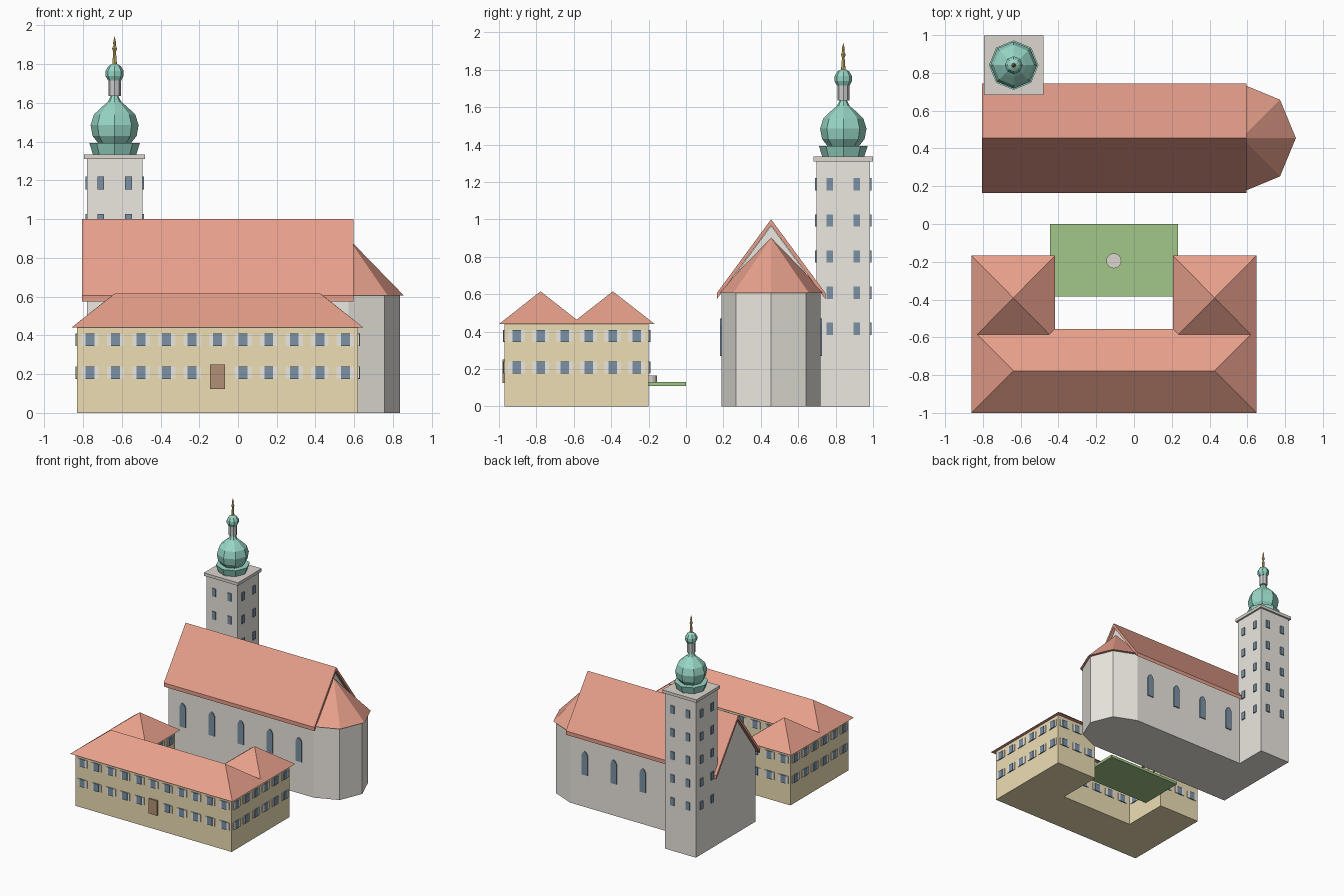
import bpy, bmesh
from math import pi, cos, sin

if "Cube" in bpy.data.objects:
    bpy.data.objects.remove(bpy.data.objects["Cube"])


def material(name, r, g, b):
    m = bpy.data.materials.new(name)
    m.diffuse_color = (r, g, b, 1)
    m.use_nodes = True
    m.node_tree.nodes["Principled BSDF"].inputs["Base Color"].default_value = m.diffuse_color
    return m


ROOF = material("roof_tile", 0.80, 0.35, 0.26)
STONE = material("pale_plaster", 0.84, 0.81, 0.75)
TRIM = material("stone_trim", 0.72, 0.68, 0.62)
YELLOW = material("yellow_plaster", 0.85, 0.73, 0.46)
GLASS = material("window_glass", 0.20, 0.29, 0.38)
COPPER = material("green_copper", 0.31, 0.67, 0.56)
GOLD = material("gold", 0.80, 0.62, 0.20)
WOOD = material("door_wood", 0.45, 0.28, 0.18)
GRASS = material("grass", 0.36, 0.57, 0.25)
METAL = material("lantern_grey", 0.66, 0.64, 0.66)


def finish(name, bm, mat):
    bmesh.ops.recalc_face_normals(bm, faces=bm.faces)
    me = bpy.data.meshes.new(name)
    bm.to_mesh(me)
    bm.free()
    me.materials.append(mat)
    ob = bpy.data.objects.new(name, me)
    bpy.context.collection.objects.link(ob)
    return ob


def add_prism(bm, base, shift):
    """Extrude a closed loop of 3D points by a shift vector."""
    a = [bm.verts.new(p) for p in base]
    b = [bm.verts.new([c + d for c, d in zip(p, shift)]) for p in base]
    bm.faces.new(a)
    bm.faces.new(b)
    for i in range(len(a)):
        j = (i + 1) % len(a)
        bm.faces.new((a[i], a[j], b[j], b[i]))


def prism(name, base, shift, mat):
    bm = bmesh.new()
    add_prism(bm, base, shift)
    return finish(name, bm, mat)


def box(name, x0, x1, y0, y1, z0, z1, mat):
    return prism(name, [(x0, y0, z0), (x1, y0, z0), (x1, y1, z0), (x0, y1, z0)],
                 (0, 0, z1 - z0), mat)


def lathe(name, cx, cy, profile, mat, sides=8):
    bm = bmesh.new()
    rings = [[bm.verts.new((cx + r * cos(2 * pi * i / sides), cy + r * sin(2 * pi * i / sides), z))
              for i in range(sides)] for r, z in profile]
    for a, b in zip(rings, rings[1:]):
        for i in range(sides):
            j = (i + 1) % sides
            bm.faces.new((a[i], a[j], b[j], b[i]))
    bm.faces.new(rings[0])
    bm.faces.new(rings[-1])
    return finish(name, bm, mat)


def panels(name, axis, wall, positions, heights, outline, depth, mat):
    """Repeat a thin panel on the wall plane axis = wall, centred on the plane."""
    bm = bmesh.new()
    for p in positions:
        for h in heights:
            if axis == "y":
                loop = [(p + u, wall - depth, h + v) for u, v in outline]
                add_prism(bm, loop, (0, 2 * depth, 0))
            else:
                loop = [(wall - depth, p + u, h + v) for u, v in outline]
                add_prism(bm, loop, (2 * depth, 0, 0))
    return finish(name, bm, mat)


def rect(w, h):
    return [(-w / 2, -h / 2), (w / 2, -h / 2), (w / 2, h / 2), (-w / 2, h / 2)]


def spread(a, b, n):
    return [a + (b - a) * (i + 0.5) / n for i in range(n)]


# Church nave, with a gable wall at each end
CY, AX = 0.455, 0.57
prism("nave_walls", [(-0.78, CY - 0.265, 0), (-0.78, CY + 0.265, 0), (-0.78, CY + 0.265, 0.603),
                     (-0.78, CY, 0.966), (-0.78, CY - 0.265, 0.603)], (AX + 0.78, 0, 0), STONE)
prism("nave_roof", [(-0.805, CY - 0.29, 0.574), (-0.805, CY, 0.968), (-0.805, CY + 0.29, 0.574),
                    (-0.805, CY + 0.29, 0.606), (-0.805, CY, 1.0), (-0.805, CY - 0.29, 0.606)],
      (1.40, 0, 0), ROOF)
lancet = [(-0.028, -0.1), (0.028, -0.1), (0.028, 0.065), (0.015, 0.09), (0, 0.1),
          (-0.015, 0.09), (-0.028, 0.065)]
for side, y in (("south", CY - 0.265), ("north", CY + 0.265)):
    panels("nave_windows_" + side, "y", y, spread(-0.78, AX, 5), [0.37], lancet, 0.008, GLASS)

# Half-octagon apse and its pointed roof
half = [k * pi / 4 for k in range(-2, 3)]
prism("apse_walls", [(AX + 0.265 * cos(t), CY + 0.265 * sin(t), 0) for t in half],
      (0, 0, 0.605), STONE)
bm = bmesh.new()
rim = [bm.verts.new((AX + 0.287 * cos(t), CY + 0.287 * sin(t), 0.605)) for t in half]
tip = bm.verts.new((AX, CY, 0.9))
bm.faces.new(rim)
for a, b in zip(rim, rim[1:] + rim[:1]):
    bm.faces.new((a, b, tip))
finish("apse_roof", bm, ROOF)

# Bell tower
TX, TY, TH = -0.637, 0.841, 0.143
box("tower_walls", TX - TH, TX + TH, TY - TH, TY + TH, 0, 1.31, STONE)
box("tower_cornice", TX - 0.158, TX + 0.158, TY - 0.158, TY + 0.158, 1.31, 1.335, TRIM)
rows = [0.415 + 0.193 * i for i in range(5)]
for s in (-1, 1):
    for axis, c, o in (("x", TX, TY), ("y", TY, TX)):
        panels("tower_windows", axis, c + s * TH, [o - 0.072, o + 0.072], rows,
               rect(0.034, 0.066), 0.008, GLASS)

# Onion dome, lantern and finial
lathe("dome_skirt", TX, TY, [(0.112, 1.335), (0.131, 1.393)], COPPER)
lathe("onion_dome", TX, TY, [(0.085, 1.393), (0.114, 1.43), (0.124, 1.485), (0.107, 1.54),
                             (0.065, 1.58), (0.035, 1.605), (0.017, 1.64)], COPPER)
lathe("lantern", TX, TY, [(0.032, 1.635), (0.032, 1.72)], METAL)
lathe("small_dome", TX, TY, [(0.034, 1.715), (0.047, 1.74), (0.047, 1.765), (0.032, 1.79),
                             (0.012, 1.802)], COPPER)
lathe("finial", TX, TY, [(0.012, 1.80), (0.007, 1.865), (0.013, 1.88), (0.006, 1.897),
                         (0.008, 1.91), (0.001, 1.942)], GOLD)

# U-shaped house walls
X0, X1, Y0, YM, Y1, W = -0.83, 0.62, -0.97, -0.585, -0.2, 0.385
prism("house_walls", [(X0, Y0, 0), (X1, Y0, 0), (X1, Y1, 0), (X1 - W, Y1, 0), (X1 - W, YM, 0),
                      (X0 + W, YM, 0), (X0 + W, Y1, 0), (X0, Y1, 0)], (0, 0, 0.44), YELLOW)


def hip_roof(name, x0, x1, y0, y1, run):
    bm = bmesh.new()
    e = [bm.verts.new((x, y, 0.44)) for x, y in ((x0, y0), (x1, y0), (x1, y1), (x0, y1))]
    ym = (y0 + y1) / 2
    r0 = bm.verts.new((x0 + run, ym, 0.615))
    r1 = bm.verts.new((x1 - run, ym, 0.615))
    for f in (e, (e[0], e[1], r1, r0), (e[2], e[3], r0, r1), (e[1], e[2], r1), (e[3], e[0], r0)):
        bm.faces.new(f)
    bmesh.ops.remove_doubles(bm, verts=bm.verts, dist=1e-4)
    finish(name, bm, ROOF)


hip_roof("main_roof", -0.86, 0.648, -1.0, -0.555, 0.2225)
hip_roof("west_wing_roof", -0.86, -0.418, -0.615, -0.167, 0.221)
hip_roof("east_wing_roof", 0.206, 0.648, -0.615, -0.167, 0.221)

# House windows with pale surrounds on every wall
front = spread(X0, X1, 11)
long_side, short_side = spread(Y0, Y1, 6), spread(YM, Y1, 3)
UP, LOW = 0.377, 0.208
faces = [("front_upper", "y", Y0, front, [UP]),
         ("front_lower", "y", Y0, front[:5] + front[6:], [LOW]),
         ("west", "x", X0, long_side, [UP, LOW]),
         ("east", "x", X1, long_side, [UP, LOW]),
         ("court_west", "x", X0 + W, short_side, [UP, LOW]),
         ("court_east", "x", X1 - W, short_side, [UP, LOW]),
         ("court_back", "y", YM, front[3:8], [UP, LOW]),
         ("west_wing_end", "y", Y1, spread(X0, X0 + W, 3), [UP, LOW]),
         ("east_wing_end", "y", Y1, spread(X1 - W, X1, 3), [UP, LOW])]
for name, axis, wall, pos, hs in faces:
    panels("surrounds_" + name, axis, wall, pos, hs, rect(0.09, 0.062), 0.006, STONE)
    panels("windows_" + name, axis, wall, pos, hs, rect(0.046, 0.064), 0.009, GLASS)
panels("front_door", "y", Y0, [-0.105], [0.187], rect(0.078, 0.125), 0.012, WOOD)

# Courtyard lawn and basin
box("lawn", -0.445, 0.232, -0.385, 0.0, 0.108, 0.13, GRASS)
lathe("basin", -0.107, -0.195, [(0.04, 0.13), (0.04, 0.165)], TRIM, 16)
